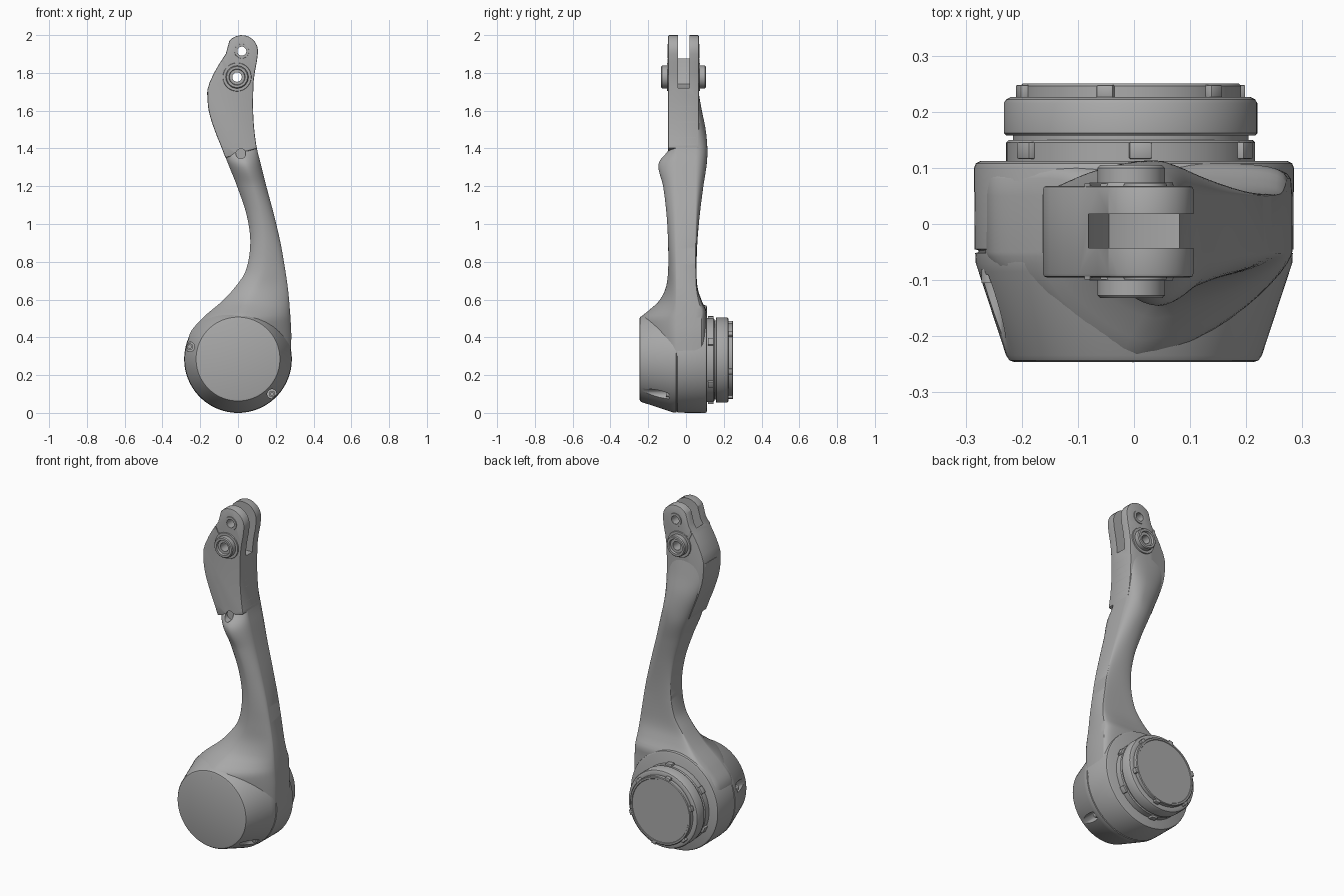
import bpy, bmesh, math
from mathutils import Matrix, Vector

if "Cube" in bpy.data.objects:
    bpy.data.objects.remove(bpy.data.objects["Cube"], do_unlink=True)

grey = bpy.data.materials.new("plain grey")
grey.use_nodes = True
tone = (0.4, 0.4, 0.4, 1)
grey.diffuse_color = tone
grey.node_tree.nodes["Principled BSDF"].inputs["Base Color"].default_value = tone
parts, cutters = [], []


def finish(name, bm, cutter=False):
    bmesh.ops.remove_doubles(bm, verts=bm.verts[:], dist=1e-5)
    bmesh.ops.recalc_face_normals(bm, faces=bm.faces[:])
    mesh = bpy.data.meshes.new(name)
    bm.to_mesh(mesh)
    bm.free()
    mesh.materials.append(grey)
    obj = bpy.data.objects.new(name, mesh)
    bpy.context.scene.collection.objects.link(obj)
    obj.hide_render = cutter
    (cutters if cutter else parts).append(obj)
    return obj


def loft(name, rings, closed=False, cutter=False):
    """Skin a list of equal rings; closed joins the last ring to the first."""
    bm = bmesh.new()
    rows = [[bm.verts.new(p) for p in ring] for ring in rings]
    n = len(rows[0])
    pairs = list(zip(rows, rows[1:] + rows[:1])) if closed else list(zip(rows, rows[1:]))
    for a, b in pairs:
        for i in range(n):
            j = (i + 1) % n
            bm.faces.new((a[i], a[j], b[j], b[i]))
    if not closed:
        bm.faces.new(rows[0])
        bm.faces.new(rows[-1])
    return finish(name, bm, cutter)


def lathe(name, profile, x, z, closed=False, cutter=False, sides=64):
    """Turn (radius, y) points about an axis parallel to y."""
    turns = [2 * math.pi * i / sides for i in range(sides)]
    rings = [[(x + r * math.cos(t), y, z + r * math.sin(t)) for t in turns] for r, y in profile]
    return loft(name, rings, closed, cutter)


def plate(name, outline, y0, y1, cutter=False):
    """Extrude an (x, z) outline along y."""
    return loft(name, [[(x, y, z) for x, z in outline] for y in (y0, y1)], cutter=cutter)


def rod_cutter(name, x, z, r, y0, y1):
    return lathe(name, [(r, y0), (r, y1)], x, z, cutter=True, sides=32)


def cut(obj, *tools):
    for tool in tools:
        mod = obj.modifiers.new("cut", "BOOLEAN")
        mod.operation, mod.solver, mod.object = "DIFFERENCE", "EXACT", tool


def bevel(obj, width):
    mod = obj.modifiers.new("bevel", "BEVEL")
    mod.width, mod.segments, mod.limit_method = width, 2, "ANGLE"
    mod.angle_limit = math.radians(40)


# Arm stations: height, left edge, right edge, front, back, ridge position
stations = [
    (.3, -.27, .28, -.22, .108, 0), (.42, -.255, .282, -.24, .108, 0),
    (.5, -.19, .278, -.243, .108, 0), (.54, -.145, .275, -.2, .108, .02),
    (.59, -.085, .271, -.145, .085, .05), (.66, -.02, .264, -.108, .062, .09),
    (.75, .04, .251, -.095, .056, .13), (.9, .065, .225, -.095, .06, .14),
    (1.05, .045, .19, -.103, .073, .12), (1.2, -.005, .15, -.121, .092, .08),
    (1.32, -.053, .12, -.145, .11, .04), (1.4, -.085, .1, -.088, .113, .03),
    (1.5, -.125, .086, -.07, .104, 0), (1.6, -.155, .08, -.07, .084, -.02),
    (1.7, -.164, .08, -.07, .066, -.03)]


def station(z):
    k = max(i for i in range(len(stations) - 1) if stations[i][0] <= z + 1e-6)
    k0, k3 = max(k - 1, 0), min(k + 2, len(stations) - 1)
    a, b, c, d = (stations[i] for i in (k0, k, k + 1, k3))
    h = c[0] - b[0]
    t = (z - b[0]) / h
    out = []
    for i in range(1, 6):
        m0, m1 = h * (c[i] - a[i]) / (c[0] - a[0]), h * (d[i] - b[i]) / (d[0] - b[0])
        out.append((2*t**3 - 3*t*t + 1) * b[i] + (t**3 - 2*t*t + t) * m0
                   + (3*t*t - 2*t**3) * c[i] + (t**3 - t*t) * m1)
    return out


def section(z):
    left, right, front, back, ridge = station(z)
    blend = min(max((z - .55) / .3, 0), 1)
    ring = []
    for base, peak, power, way in ((-.05, front, 1.4 + .3 * blend, 1), (.05, back, 5 - 3 * blend, -1)):
        for i in range(25):
            t = -way * math.cos(math.pi * i / 24)
            x = ridge + t * ((right - ridge) if t > 0 else (ridge - left))
            ring.append((x, base + (peak - base) * max(0, 1 - abs(t) ** power) ** (1 / power), z))
    return ring


arm = loft("curved_arm", [section(.3 + 1.4 * i / 84) for i in range(85)])

# Drum housing with a tapered front and a seam groove
drum = lathe("drum_housing", [
    (.213, -.246), (.222, -.243), (.228, -.234), (.277, -.085), (.282, -.07), (.283, -.052),
    (.277, -.05), (.277, -.047), (.284, -.045), (.285, .1), (.282, .108), (.274, .112)], 0, .285, sides=96)
for label, x, z in (("left", .18, .1), ("right", -.255, .35)):
    pocket = rod_cutter(label + "_pocket_cutter", x, z, .026, -.3, -.09)
    cut(drum, pocket)
    cut(arm, pocket)
    lathe(label + "_screw", [(.017, -.08), (.017, -.105), (.009, -.105), (.009, -.095)], x, z, sides=24)

# Rear coupling rings and end cap
cx, cz = -.006, .28
lathe("rear_collar", [(.222, .1), (.222, .145), (.217, .15), (.21, .15), (.21, .158), (.222, .158),
                      (.226, .162), (.226, .215), (.222, .222), (.214, .226), (.2, .226)], cx, cz, sides=96)
lathe("end_cap", [(.197, .215), (.197, .246), (.193, .25), (.184, .25), (.182, .247)], cx, cz, sides=96)


def tabs(name, count, radius, y, size, phase):
    bm = bmesh.new()
    for i in range(count):
        turn = Matrix.Rotation(phase + 2 * math.pi * i / count, 4, "Y")
        place = Matrix.Translation((cx, y, cz)) @ turn @ Matrix.Translation((radius, 0, 0))
        bmesh.ops.create_cube(bm, size=1, matrix=place @ Matrix.Diagonal((*size, 1)))
    bevel(finish(name, bm), .003)


tabs("cap_tabs", 6, .198, .236, (.024, .024, .03), .3)
tabs("collar_tabs", 6, .222, .131, (.022, .03, .04), .6)

# Forked head
heights = [1.42 + .04 * i for i in range(8)]
outline = [(-.066, 1.35), (.1, 1.4)] + [(station(z)[1], z) for z in heights[:7]]
outline += [(.082, 1.75), (.09, 1.81), (.1, 1.86)]
outline += [(.02 + .086 * math.cos(t), 1.914 + .086 * math.sin(t))
            for t in [math.radians(-10 + 15 * i) for i in range(11)]]
outline += [(-.065, 1.9), (-.098, 1.85), (-.127, 1.8), (-.15, 1.75), (-.162, 1.71)]
outline += [(station(z)[0], z) for z in heights[6::-1]]
head = plate("forked_head", outline, -.095, .068)
bevel(head, .006)
slot = plate("slot_cutter", [(-.3, 1.9), (-.085, 1.9), (-.07, 1.8), (-.045, 1.74), (0, 1.72),
                             (.3, 1.72), (.3, 2.1), (-.3, 2.1)], -.043, .018, True)
cut(head, slot, rod_cutter("top_hole_cutter", .02, 1.915, .024, -.3, .3),
    rod_cutter("pin_hole_cutter", -.005, 1.778, .04, -.3, .3))
notch = rod_cutter("notch_cutter", .015, 1.372, .026, -.3, -.085)
cut(head, notch)
cut(arm, notch)

# Hollow pins, washers and hole rims on both prongs
for side, inner, face, outer in (("front", -.045, -.095, -.132), ("rear", .02, .068, .105)):
    way = -1 if side == "front" else 1
    lathe(side + "_pin", [(.025, inner), (.041, inner), (.041, face), (.06, face), (.06, outer - way * .005),
                          (.055, outer), (.043, outer), (.04, outer - way * .012),
                          (.025, outer - way * .012)], -.005, 1.778, closed=True)
    lathe(side + "_washer", [(.055, face - way * .005), (.077, face - way * .005),
                             (.074, face + way * .006), (.055, face + way * .006)], -.005, 1.778, closed=True)
    lathe(side + "_hole_rim", [(.024, face - way * .01), (.04, face - way * .01),
                               (.038, face + way * .004), (.024, face + way * .004)], .02, 1.915, closed=True)
    plate(side + "_washer_tab", [(-.088, 1.862), (-.078, 1.874), (-.06, 1.84), (-.035, 1.84), (-.04, 1.825),
                                 (-.07, 1.825)], face - way * .005, face + way * .004)

# Bake modifiers, smooth, and drop the cutters
bpy.ops.object.select_all(action="DESELECT")
for obj in parts:
    obj.select_set(True)
bpy.context.view_layer.objects.active = parts[0]
bpy.ops.object.convert(target="MESH")
bpy.ops.object.shade_smooth_by_angle(angle=math.radians(32))
for tool in cutters:
    bpy.data.objects.remove(tool, do_unlink=True)
